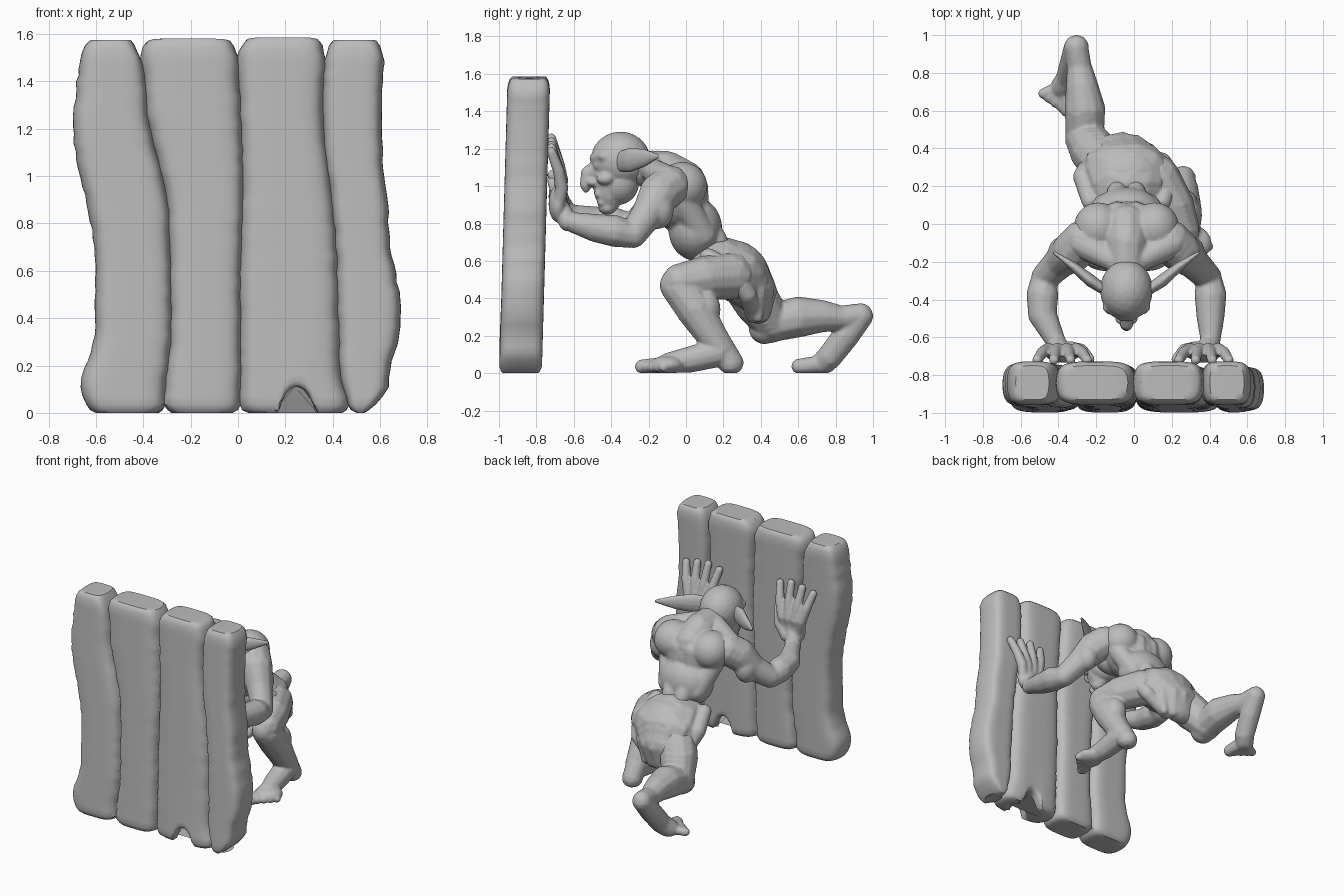
import bpy, bmesh, math, random
from mathutils import Vector, Matrix

random.seed(4)
cube = bpy.data.objects.get("Cube")
if cube:
    bpy.data.objects.remove(cube, do_unlink=True)

stone = bpy.data.materials.new("stone_grey")
stone.use_nodes = True
grey = (0.5, 0.5, 0.5, 1)
stone.diffuse_color = grey
stone.node_tree.nodes["Principled BSDF"].inputs["Base Color"].default_value = grey

MID = -0.04  # centre line of the figure


def add_object(name, bm):
    mesh = bpy.data.meshes.new(name)
    bm.to_mesh(mesh)
    bm.free()
    mesh.materials.append(stone)
    obj = bpy.data.objects.new(name, mesh)
    bpy.context.scene.collection.objects.link(obj)
    return obj


def sculpt(name, bm, voxel=0.01, smooth=6):
    """Fuse overlapping blobs into one smooth skin resting on the ground."""
    for v in bm.verts:
        v.co.z = max(v.co.z, 0)
    obj = add_object(name, bm)
    remesh = obj.modifiers.new("fuse", 'REMESH')
    remesh.mode = 'VOXEL'
    remesh.voxel_size = voxel
    remesh.use_smooth_shade = True
    relax = obj.modifiers.new("relax", 'SMOOTH')
    relax.iterations = smooth


def blob(bm, centre, size):
    matrix = Matrix.Translation(centre) @ Matrix.Diagonal((*size, 1))
    bmesh.ops.create_icosphere(bm, subdivisions=3, radius=1, matrix=matrix)


def limb(bm, *points, flat=(1, 1, 1)):
    """Run a sphere of changing radius through (x, y, z, radius) points."""
    for a, b in zip(points, points[1:]):
        a, b = Vector(a), Vector(b)
        step = min(a.w, b.w) * min(flat) * 0.25 + 0.002
        count = max(2, int((b - a).to_3d().length / step))
        for i in range(count + 1):
            p = a.lerp(b, i / count)
            matrix = Matrix.Translation(p.to_3d()) @ Matrix.Diagonal((*[p.w * f for f in flat], 1))
            bmesh.ops.create_icosphere(bm, subdivisions=2, radius=1, matrix=matrix)


# Plank wall
def sample(curve, z):
    for (z0, x0), (z1, x1) in zip(curve, curve[1:]):
        if z <= z1:
            t = (z - z0) / (z1 - z0)
            return x0 + (x1 - x0) * t * t * (3 - 2 * t)
    return curve[-1][1]


edges = [
    [(0, -.63), (.1, -.66), (.35, -.6), (.65, -.6), (1.2, -.69), (1.6, -.66)],
    [(0, -.31), (.4, -.28), (.8, -.29), (1.35, -.39), (1.6, -.42)],
    [(0, .01), (.5, .01), (1, .02), (1.6, 0)],
    [(0, .47), (.2, .43), (.6, .42), (1.3, .36), (1.6, .37)],
    [(0, .56), (.12, .63), (.4, .685), (.8, .63), (1.2, .6), (1.6, .615)],
]


def plank(name, left, right, top):
    bm = bmesh.new()
    sides, levels = 64, 40
    # (height, inset) rows, with inner rings closing both ends
    rows = [(0, .1), (0, .035), (.012, .015), (.035, 0)]
    rows += [(.035 + (top - .1) * i / levels, 0) for i in range(1, levels + 1)]
    rows += [(top - .035, .008), (top - .012, .02), (top, .04), (top, .07), (top, .1)]
    rings = []
    for z, inset in rows:
        x0 = sample(left, z) - .005 + random.uniform(-.004, .004)
        x1 = sample(right, z) + .005 + random.uniform(-.004, .004)
        middle, half = (x0 + x1) / 2, (x1 - x0) / 2
        y = -.885 + .045 * z / 1.58
        depth = max(.114 - inset * .6, .04)
        ring = []
        for k in range(sides):
            a = math.tau * k / sides
            c = math.cos(a)
            # gently bowed faces with rounded edges
            s = (1 - .32 * c ** 4) * max(0, 1 - c ** 14) ** .5
            x = middle + c * (half - inset)
            # broken hollow at the foot of the wall, worn corners at the top
            hollow = .11 * max(0, 1 - ((x - .25) / .075) ** 2) ** .6
            worn = .05 * ((x - middle) / half) ** 8 * max(0, (z - 1.4) / .18)
            lift = hollow * max(0, 1 - z / .4) - worn
            ring.append(bm.verts.new((x, y + math.copysign(s, math.sin(a)) * depth, z + lift)))
        rings.append(ring)
    for low, high in zip(rings, rings[1:]):
        for k in range(sides):
            n = (k + 1) % sides
            bm.faces.new((low[k], low[n], high[n], high[k]))
    bm.faces.new(rings[0][::-1])
    bm.faces.new(rings[-1])
    obj = add_object(name, bm)
    bpy.ops.object.select_all(action='DESELECT')
    obj.select_set(True)
    bpy.context.view_layer.objects.active = obj
    bpy.ops.object.shade_smooth_by_angle(angle=math.radians(40))


for i, top in enumerate((1.575, 1.58, 1.585, 1.575)):
    plank(f"wall_plank_{i + 1}", edges[i], edges[i + 1], top)

# Torso
torso = bmesh.new()
blob(torso, (MID, .26, .55), (.21, .16, .16))
blob(torso, (MID, .05, .77), (.195, .145, .17))
blob(torso, (MID, -.04, .94), (.235, .16, .185))
limb(torso, (MID, -.01, 1.02, .12), (MID, -.1, 1.08, .11), (MID, -.28, 1.1, .095))
for side in (-1, 1):
    blob(torso, (MID + side * .15, -.02, 1.0), (.13, .135, .13))
    blob(torso, (MID + side * .11, -.16, .93), (.13, .09, .1))
    limb(torso, (MID + side * .18, -.01, .92, .07), (MID + side * .11, .09, .74, .075))
    limb(torso, (MID + side * .05, .06, 1, .06), (MID + side * .05, .07, .88, .055),
         (MID + side * .05, .17, .71, .055))
    limb(torso, (MID + side * .06, -.2, 1.1, .06), (MID + side * .24, -.1, 1.03, .085))
sculpt("torso", torso)

# Arms and spread hands
for side, name, cx, up in ((1, "left", .37, 0), (-1, "right", -.38, .04)):
    arm = bmesh.new()

    def out(d):
        return MID + side * d

    wrist = cx + side * .035
    limb(arm, (out(.23), -.09, 1.0, .115), (out(.28), -.14, .96, .115), (out(.35), -.2, .86, .09),
         (out(.43), -.28, .745 + up, .076))
    blob(arm, (out(.34), -.15, .87), (.075, .085, .1))
    limb(arm, (out(.435), -.28, .735 + up, .068), (out(.445), -.38, .76 + up, .088),
         (out(.445), -.48, .775 + up, .078), (wrist, -.62, .81 + up, .054), (cx, -.67, .86 + up, .05))
    sculpt(name + "_arm", arm)

    hand = bmesh.new()
    blob(hand, (cx, -.685, .905 + up), (.09, .05, .1))
    limb(hand, (wrist, -.63, .81 + up, .054), (cx, -.68, .9 + up, .05))
    for i in range(4):
        spread = side * (i - 1.5)
        reach = 1.22 + up - .02 * abs(i - 1.2)
        limb(hand, (cx + spread * .034, -.68, .9 + up, .034), (cx + spread * .05, -.665, .99 + up, .037),
             (cx + spread * .07, -.68, 1.08 + up, .032), (cx + spread * .088, -.72, reach, .027))
    limb(hand, (cx - side * .04, -.66, .86 + up, .042), (cx - side * .1, -.67, .93 + up, .038),
         (cx - side * .145, -.715, 1.02 + up, .028))
    sculpt(name + "_hand", hand, .008, 4)

# Head with hooked nose, brow, jaw and eyes
head = bmesh.new()
blob(head, (MID, -.35, 1.14), (.14, .16, .152))
blob(head, (MID, -.36, 1.02), (.105, .11, .12))
limb(head, (MID, -.4, 1.06, .105), (MID, -.41, .97, .085), (MID, -.41, .92, .062))
limb(head, (MID, -.48, 1.1, .04), (MID, -.525, 1.07, .038), (MID, -.535, 1.01, .034), (MID, -.535, .985, .022))
limb(head, (MID - .04, -.465, .96, .027), (MID + .04, -.465, .96, .027))
limb(head, (MID - .035, -.45, .915, .026), (MID + .035, -.45, .915, .026))
blob(head, (MID, -.42, .885), (.055, .05, .038))
for side in (-1, 1):
    limb(head, (MID + side * .02, -.49, 1.15, .028), (MID + side * .1, -.44, 1.16, .028))
    blob(head, (MID + side * .085, -.43, 1.04), (.04, .05, .035))
    blob(head, (MID + side * .035, -.5, 1.02), (.025, .03, .022))
    blob(head, (MID + side * .06, -.47, 1.11), (.022, .022, .022))
sculpt("head", head, .008, 4)

# Long pointed ears
for side, name in ((1, "left_ear"), (-1, "right_ear")):
    ear = bmesh.new()
    limb(ear, (MID + side * .1, -.36, 1.13, .055), (MID + side * .19, -.3, 1.14, .068),
         (MID + side * .28, -.225, 1.15, .05), (MID + side * .385, -.15, 1.16, .014), flat=(.5, .5, 1))
    sculpt(name, ear, .007, 3)


def toes(bm, root, tips, radius):
    """Five toes fanning from the ball of the foot, the first one thickest."""
    first, last = Vector(tips[0]), Vector(tips[1])
    for i in range(5):
        tip = first.lerp(last, i / 4)
        start = Vector(root).lerp(tip, .45)
        r = radius * (1.2 if i == 0 else 1 - i * .05)
        limb(bm, (*start, r * 1.1), (*tip, r))


# Bent front leg
front_leg = bmesh.new()
limb(front_leg, (.12, .24, .52, .13), (.2, .1, .51, .12), (.25, -.03, .49, .1))
blob(front_leg, (.25, -.065, .47), (.075, .075, .085))
limb(front_leg, (.25, -.03, .45, .1), (.26, .05, .34, .105), (.265, .125, .22, .088), (.265, .185, .13, .078))
blob(front_leg, (.26, .1, .34), (.08, .085, .11))
limb(front_leg, (.26, .19, .13, .075), (.26, .24, .055, .07))
limb(front_leg, (.265, .17, .11, .08), (.28, .03, .075, .073), (.3, -.09, .055, .058))
blob(front_leg, (.315, -.1, .045), (.095, .09, .05))
toes(front_leg, (.3, -.05, .05), ((.265, -.235, .035), (.395, -.12, .032)), .033)
sculpt("front_leg", front_leg, .009, 4)

# Trailing back leg, pushing off its toes
back_leg = bmesh.new()
limb(back_leg, (-.14, .3, .5, .13), (-.21, .38, .38, .13), (-.26, .46, .27, .11))
blob(back_leg, (-.265, .42, .24), (.085, .085, .085))
limb(back_leg, (-.26, .46, .27, .105), (-.26, .6, .3, .112), (-.275, .72, .305, .09),
     (-.29, .83, .295, .068), (-.305, .935, .31, .066))
limb(back_leg, (-.305, .935, .305, .068), (-.32, .855, .2, .074), (-.345, .77, .09, .07), (-.375, .73, .05, .066))
toes(back_leg, (-.365, .74, .05), ((-.35, .605, .036), (-.48, .69, .034)), .036)
sculpt("back_leg", back_leg, .009, 4)

# Loincloth wrapped round the hips, with soft folds and a hanging flap
cloth = bmesh.new()
limb(cloth, (MID, .14, .6, .13), (MID, .22, .58, .155), (MID, .29, .53, .175), (-.06, .35, .46, .14), flat=(1.38, .9, .95))
limb(cloth, (-.07, .39, .45, .1), (-.08, .385, .34, .08), flat=(1.7, .95, 1))
for i in range(5):
    x = -.06 + (i - 2) * .07
    inset = .03 * (i - 2) ** 2 / 2
    limb(cloth, (x, .25 - inset, .685 - inset, .03), (x * 1.1, .405 - inset, .57, .035),
         (x, .455 - inset, .44, .035), (x * .9 - .02, .415 - inset / 2, .3, .03))
for side in (-1, 1):
    limb(cloth, (MID + side * .19, .12, .62, .05), (MID + side * .23, .25, .54, .055),
         (MID + side * .19, .33, .42, .05), (-.08 + side * .1, .36, .31, .045))
sculpt("loincloth", cloth)
